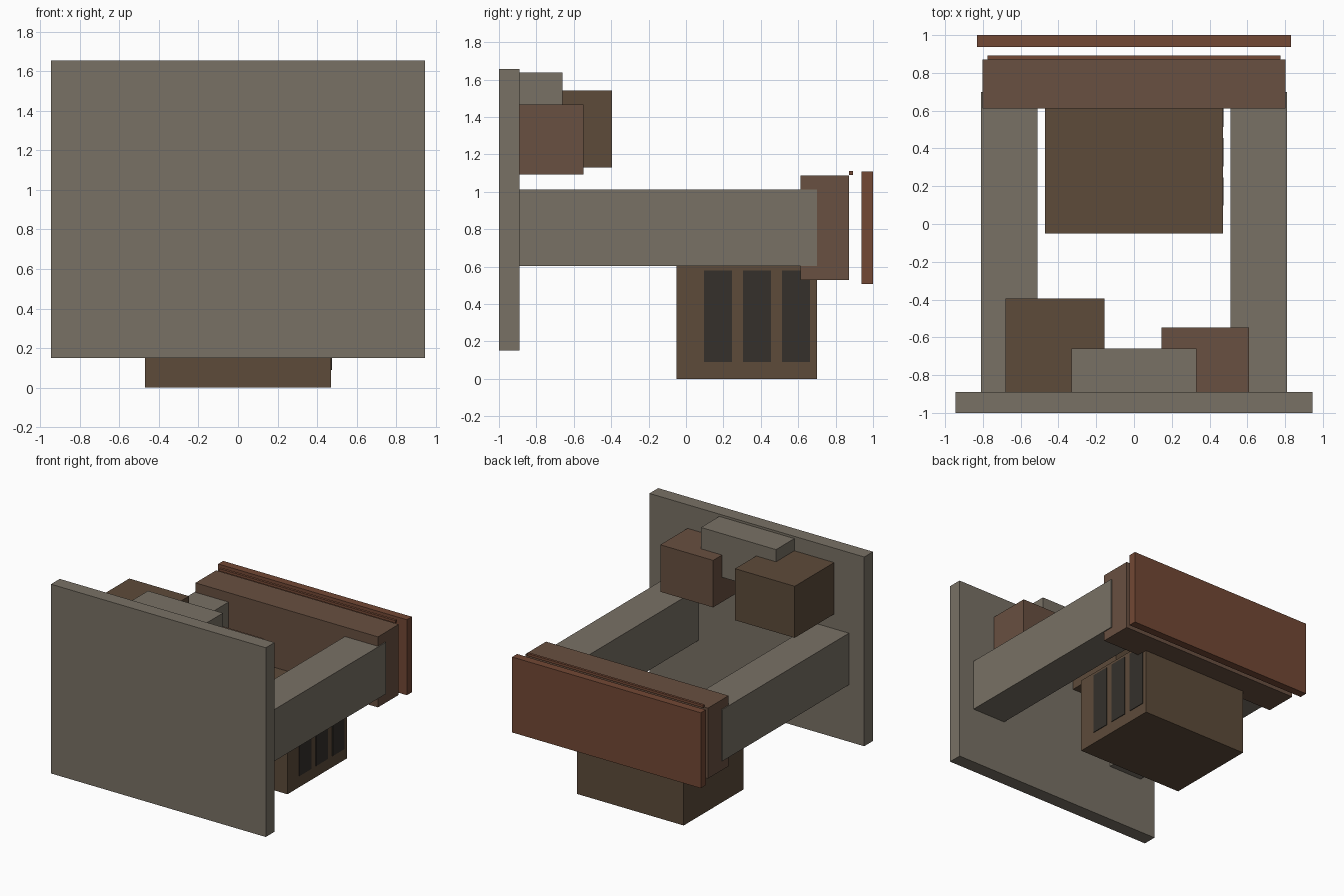
import bpy

if "Cube" in bpy.data.objects:
    bpy.data.objects.remove(bpy.data.objects["Cube"])


def material(name, rgb):
    m = bpy.data.materials.new(name)
    m.diffuse_color = (*rgb, 1)
    m.use_nodes = True
    m.node_tree.nodes["Principled BSDF"].inputs["Base Color"].default_value = m.diffuse_color
    return m


GREY = material("warm_grey", (0.19, 0.165, 0.13))
BROWN = material("dark_brown", (0.11, 0.07, 0.042))
REDDISH = material("red_brown", (0.14, 0.08, 0.052))
RUST = material("rust", (0.17, 0.065, 0.035))
DARK = material("vent_dark", (0.035, 0.03, 0.024))


def box(name, x, y, z, mat):
    """Box from (min, max) ranges on each axis."""
    c = [(a + b) / 2 for a, b in (x, y, z)]
    s = [b - a for a, b in (x, y, z)]
    bpy.ops.mesh.primitive_cube_add(size=1, location=c)
    o = bpy.context.object
    o.name = name
    for v in o.data.vertices:
        v.co = [v.co[i] * s[i] for i in range(3)]
    o.data.materials.append(mat)
    return o


# large front panel
box("front_panel", (-0.945, 0.945), (-1, -0.89), (0.15, 1.655), GREY)

# blocks fixed behind the panel
box("left_block", (-0.68, -0.155), (-0.95, -0.395), (1.13, 1.54), BROWN)
box("right_block", (0.145, 0.61), (-0.95, -0.548), (1.093, 1.467), REDDISH)
box("middle_block", (-0.33, 0.33), (-0.95, -0.66), (1.29, 1.637), GREY)

# side arms
for name, s in (("left_arm", -1), ("right_arm", 1)):
    box(name, tuple(sorted((s * 0.512, s * 0.81))), (-0.9, 0.7), (0.602, 1.013), GREY)

# base with vents on its right side
box("base", (-0.47, 0.47), (-0.05, 0.7), (0, 0.602), BROWN)
for i in range(3):
    y = 0.097 + i * 0.208
    box(f"vent_{i + 1}", (0.46, 0.475), (y, y + 0.15), (0.09, 0.58), DARK)

# rear beam, thin strip and rear plate
box("rear_beam", (-0.803, 0.803), (0.612, 0.872), (0.527, 1.088), REDDISH)
box("thin_strip", (-0.775, 0.775), (0.872, 0.892), (1.09, 1.11), RUST)
box("rear_plate", (-0.83, 0.83), (0.937, 1), (0.507, 1.107), RUST)
